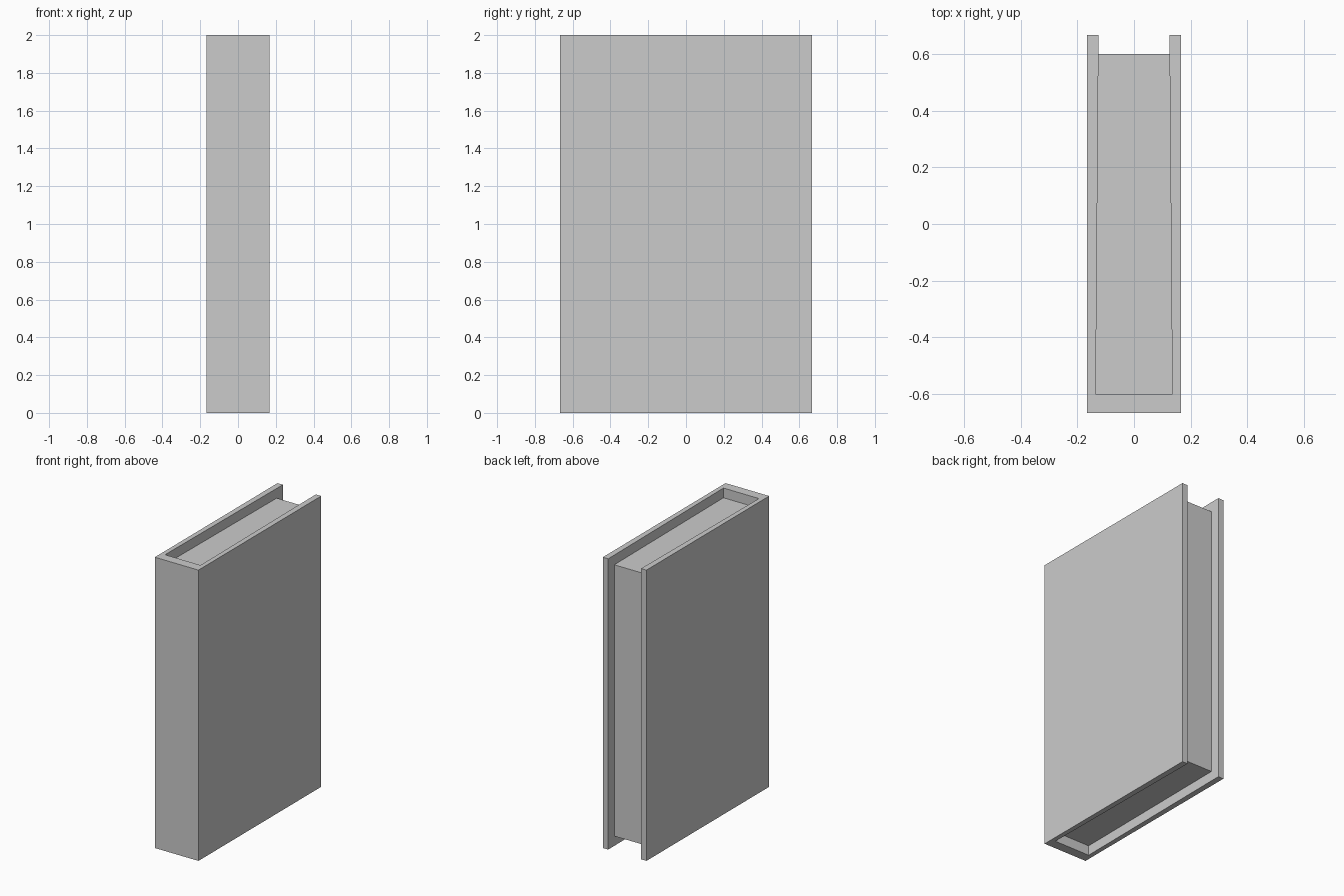
import bpy
import bmesh

if "Cube" in bpy.data.objects:
    bpy.data.objects.remove(bpy.data.objects["Cube"])

HALF_W, HALF_D, HEIGHT = 0.166, 0.667, 2.0
INSET = 0.067                      # page setback and spine thickness
SPINE_Y = -HALF_D + INSET
FORE_Y = HALF_D - INSET


def inner_x(y):
    """Half width between the boards, slightly wider towards the spine."""
    t = (y - SPINE_Y) / (HALF_D - SPINE_Y)
    return 0.135 + (0.125 - 0.135) * t


def extrude_profile(name, half, z0, z1):
    """Mirror a half profile across x = 0 and extrude it from z0 to z1."""
    outline = half + [(-x, y) for x, y in reversed(half)]
    bm = bmesh.new()
    face = bm.faces.new([bm.verts.new((x, y, z0)) for x, y in outline])
    new = bmesh.ops.extrude_face_region(bm, geom=[face])["geom"]
    verts = [g for g in new if isinstance(g, bmesh.types.BMVert)]
    bmesh.ops.translate(bm, verts=verts, vec=(0, 0, z1 - z0))
    bmesh.ops.recalc_face_normals(bm, faces=bm.faces[:])
    mesh = bpy.data.meshes.new(name)
    bm.to_mesh(mesh)
    bm.free()
    obj = bpy.data.objects.new(name, mesh)
    bpy.context.collection.objects.link(obj)
    return obj


# Cover: spine and two boards as one U-shaped profile
extrude_profile("book_cover", [
    (HALF_W, -HALF_D),
    (HALF_W, HALF_D),
    (inner_x(HALF_D), HALF_D),
    (inner_x(SPINE_Y), SPINE_Y),
], 0.0, HEIGHT)

# Page block set back from the top, bottom and fore edge
extrude_profile("page_block", [
    (inner_x(SPINE_Y), SPINE_Y),
    (inner_x(FORE_Y), FORE_Y),
], INSET, HEIGHT - INSET)
